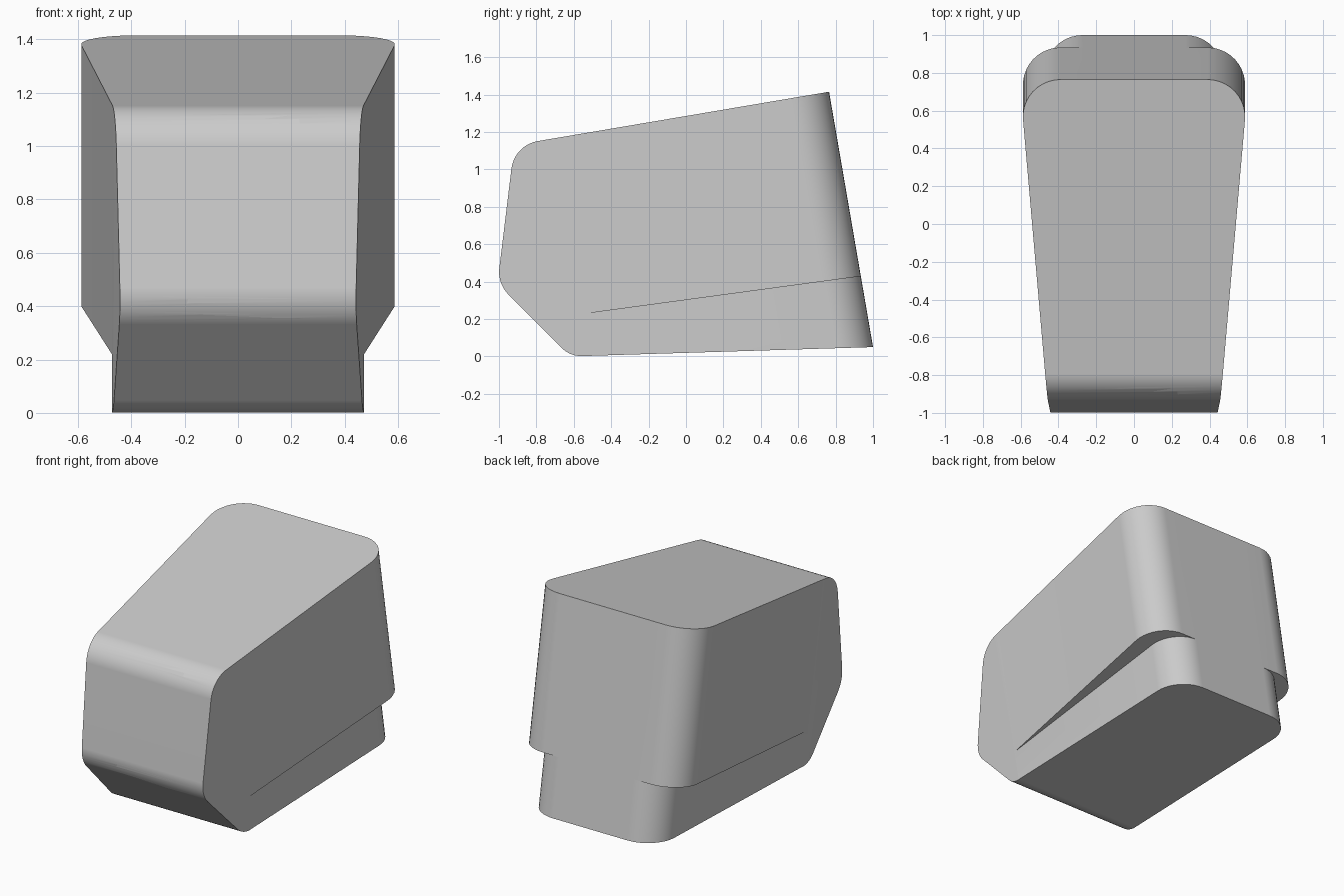
import bpy, bmesh, math
from mathutils import Vector

if "Cube" in bpy.data.objects:
    bpy.data.objects.remove(bpy.data.objects["Cube"])


def rounded(corners, segs):
    """Polygon from (u, v, radius) corners with filleted arcs."""
    out, n = [], len(corners)
    for i, (u, v, r) in enumerate(corners):
        p = Vector((u, v))
        if r == 0:
            out.append(p)
            continue
        a = (Vector(corners[i - 1][:2]) - p).normalized()
        b = (Vector(corners[(i + 1) % n][:2]) - p).normalized()
        half = a.angle(b) / 2
        c = p + (a + b).normalized() * (r / math.sin(half))
        start = p + a * (r / math.tan(half)) - c
        turn = start.angle_signed(p + b * (r / math.tan(half)) - c)
        for k in range(segs + 1):
            t = -turn * k / segs
            out.append(c + Vector((start.x * math.cos(t) - start.y * math.sin(t),
                                   start.x * math.sin(t) + start.y * math.cos(t))))
    return out


# side profile (y, z), open along the sloping back
PROFILE = rounded([(0.765, 1.415, 0), (-0.918, 1.13, 0.17), (-1.008, 0.39, 0.17),
                   (-0.62, 0.0, 0.15), (1.0, 0.05, 0)], 10)
AXIS = Vector((0, -0.235, 1.365)).normalized()
NORMAL = Vector((0, AXIS.z, -AXIS.y))
BACK = NORMAL.dot(Vector((0, 1.0, 0.05)))


def cut(bm, point, normal):
    """Remove everything on the normal side of a plane and cap the hole."""
    geom = bm.verts[:] + bm.edges[:] + bm.faces[:]
    res = bmesh.ops.bisect_plane(bm, geom=geom, dist=1e-6, plane_co=point,
                                 plane_no=normal, clear_outer=True)
    edges = [e for e in res['geom_cut'] if isinstance(e, bmesh.types.BMEdge) and e.is_boundary]
    if edges:
        bmesh.ops.holes_fill(bm, edges=edges, sides=0)


def make_part(name, plan, split_normal):
    """Plan outline swept along the sloping axis, trimmed by the side profile."""
    bm = bmesh.new()
    verts = [bm.verts.new(Vector((p.x, 0, 0)) + NORMAL * p.y - AXIS * 1.0) for p in plan]
    face = bm.faces.new(verts)
    res = bmesh.ops.extrude_face_region(bm, geom=[face])
    bmesh.ops.translate(bm, vec=AXIS * 4.0,
                        verts=[g for g in res['geom'] if isinstance(g, bmesh.types.BMVert)])
    bmesh.ops.recalc_face_normals(bm, faces=bm.faces)
    for a, b in zip(PROFILE, PROFILE[1:]):
        d = b - a
        if d.length > 1e-5:
            cut(bm, Vector((0, a.x, a.y)), Vector((0, d.y, -d.x)).normalized())
    if split_normal:
        cut(bm, Vector((0, -0.56, 0.226)), split_normal)
    bmesh.ops.recalc_face_normals(bm, faces=bm.faces)
    me = bpy.data.meshes.new(name)
    bm.to_mesh(me)
    bm.free()
    ob = bpy.data.objects.new(name, me)
    bpy.context.collection.objects.link(ob)
    return ob


# narrow core running full height, and wide upper shell ending at the split plane
W = 0.473
S = -1.1 + (W - 0.426) / 0.086
core_plan = rounded([(-0.426, -1.1, 0), (0.426, -1.1, 0), (W, S, 0), (W, BACK, 0.2),
                     (-W, BACK, 0.2), (-W, S, 0)], 10)
shell_plan = rounded([(-0.426, -1.1, 0), (0.426, -1.1, 0), (0.606, BACK, 0.2),
                      (-0.606, BACK, 0.2)], 10)
body = make_part("body", shell_plan, Vector((0, 0.1356, -1)).normalized())
core = make_part("lower_core", core_plan, None)

# fuse into one solid
mod = body.modifiers.new("fuse", 'BOOLEAN')
mod.operation = 'UNION'
mod.solver = 'EXACT'
mod.object = core
bpy.context.view_layer.objects.active = body
body.select_set(True)
bpy.ops.object.modifier_apply(modifier=mod.name)
bpy.data.objects.remove(core)

# merge flush faces left by the union
bm = bmesh.new()
bm.from_mesh(body.data)
bmesh.ops.remove_doubles(bm, verts=bm.verts, dist=1e-4)
bmesh.ops.dissolve_limit(bm, angle_limit=math.radians(1), verts=bm.verts, edges=bm.edges)
bm.to_mesh(body.data)
bm.free()

bpy.ops.object.shade_smooth_by_angle(angle=math.radians(20))
wn = body.modifiers.new("weighted_normals", 'WEIGHTED_NORMAL')
wn.keep_sharp = True
